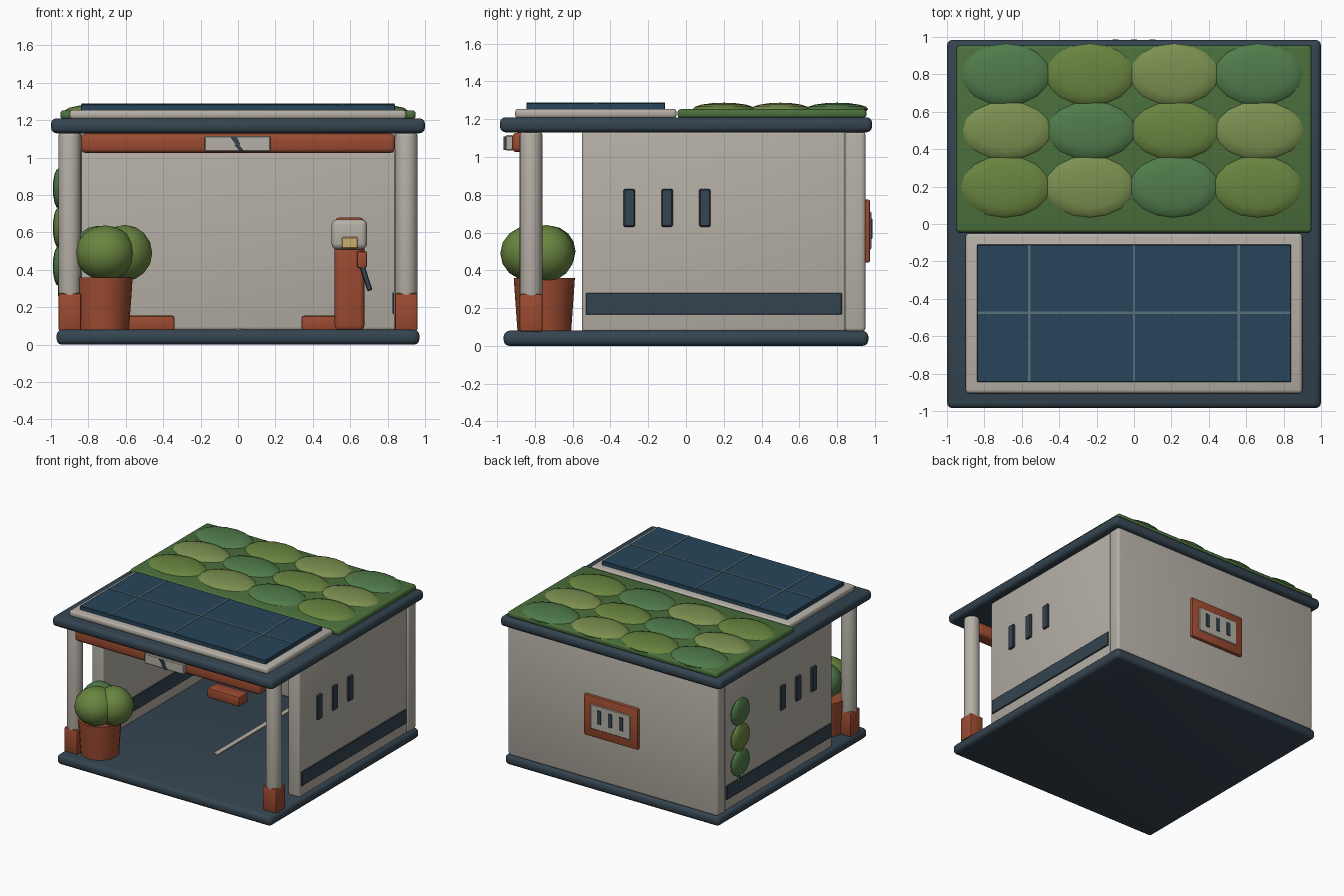
import bpy, bmesh, math
from mathutils import Matrix, Vector

if "Cube" in bpy.data.objects:
    bpy.data.objects.remove(bpy.data.objects["Cube"])


def mat(name, r, g, b):
    m = bpy.data.materials.new(name)
    m.diffuse_color = (r, g, b, 1)
    m.use_nodes = True
    m.node_tree.nodes["Principled BSDF"].inputs["Base Color"].default_value = m.diffuse_color
    return m


NAVY = mat("navy", 0.035, 0.058, 0.08)
CREAM = mat("cream", 0.46, 0.43, 0.38)
RED = mat("terracotta", 0.33, 0.07, 0.03)
SOLAR = mat("solar_blue", 0.02, 0.06, 0.10)
LINE = mat("cell_line", 0.10, 0.17, 0.20)
AMBER = mat("amber", 0.60, 0.42, 0.15)
MOSS = mat("moss", 0.07, 0.16, 0.045)
GREENS = [mat("green_dark", 0.08, 0.20, 0.07), mat("green_mid", 0.14, 0.23, 0.05),
          mat("green_light", 0.20, 0.28, 0.08)]


def finish(name, bm, material, angle=35):
    me = bpy.data.meshes.new(name)
    bmesh.ops.recalc_face_normals(bm, faces=bm.faces)
    bm.to_mesh(me)
    bm.free()
    me.shade_smooth()
    me.set_sharp_from_angle(angle=math.radians(angle))
    me.materials.append(material)
    ob = bpy.data.objects.new(name, me)
    bpy.context.collection.objects.link(ob)
    return ob


def box(name, x, y, z, material, bevel=0.0, seg=3, rot_y=0.0):
    """Box from (min, max) ranges, optionally rounded and turned about y."""
    bm = bmesh.new()
    bmesh.ops.create_cube(bm, size=1)
    size = Vector((x[1] - x[0], y[1] - y[0], z[1] - z[0]))
    bmesh.ops.scale(bm, vec=size, verts=bm.verts)
    if bevel:
        bmesh.ops.bevel(bm, geom=bm.edges[:], offset=bevel, segments=seg,
                        profile=0.5, affect='EDGES')
    ob = finish(name, bm, material)
    ob.location = (sum(x) / 2, sum(y) / 2, sum(z) / 2)
    ob.rotation_euler.y = rot_y
    return ob


def cone(name, c, z, r1, r2, material, seg=20, bevel=0.0):
    bm = bmesh.new()
    bmesh.ops.create_cone(bm, cap_ends=True, segments=seg, radius1=r1, radius2=r2,
                          depth=z[1] - z[0])
    if bevel:
        rim = [e for e in bm.edges if abs(e.verts[0].co.z - e.verts[1].co.z) < 1e-5]
        bmesh.ops.bevel(bm, geom=rim, offset=bevel, segments=3, profile=0.5, affect='EDGES')
    ob = finish(name, bm, material)
    ob.location = (c[0], c[1], sum(z) / 2)
    return ob


def blob(name, c, r, material, u=14, v=8):
    bm = bmesh.new()
    bmesh.ops.create_uvsphere(bm, u_segments=u, v_segments=v, radius=1)
    bmesh.ops.scale(bm, vec=Vector(r), verts=bm.verts)
    ob = finish(name, bm, material, 30)
    ob.location = c
    return ob


# floor slab, roof slab and back wall
box("floor_slab", (-0.97, 0.97), (-0.965, 0.965), (0, 0.08), NAVY, 0.03)
box("roof_slab", (-1, 1), (-0.985, 0.985), (1.13, 1.21), NAVY, 0.03)
box("back_wall", (-0.95, 0.95), (0.84, 0.95), (0.075, 1.135), CREAM, 0.02)

# parts repeated on both sides
for s, side in ((-1, "left"), (1, "right")):
    def span(a, b):
        return tuple(sorted((s * a, s * b)))
    box(side + "_wall", span(0.835, 0.94), (-0.55, 0.845), (0.075, 1.135), CREAM, 0.015)
    box(side + "_wall_band", span(0.825, 0.95), (-0.53, 0.825), (0.165, 0.28), NAVY, 0.004, 1)
    for i in range(3):
        y = -0.30 + 0.20 * i
        box(f"{side}_wall_slot_{i + 1}", span(0.90, 0.957), (y - 0.03, y + 0.03),
            (0.63, 0.83), NAVY, 0.006, 1)
    cone(side + "_column", (s * 0.90, -0.82), (0.075, 1.135), 0.06, 0.06, CREAM, 24, 0.02)
    box(side + "_column_foot", span(0.839, 0.961), (-0.881, -0.759), (0.075, 0.275), RED, 0.012, 2)
    box(side + "_wheel_stop", span(0.34, 0.63), (0.50, 0.62), (0.075, 0.155), RED, 0.012, 2)

# parking line
box("parking_line", (-0.02, 0.02), (-0.29, 0.70), (0.075, 0.088), CREAM)

# front beam with sign plate and zigzag mark
box("front_beam", (-0.84, 0.84), (-0.92, -0.80), (1.025, 1.128), RED, 0.025)
box("sign_plate", (-0.18, 0.175), (-0.955, -0.915), (1.033, 1.115), CREAM, 0.006, 1)
bm = bmesh.new()
bolt = [(-0.04, 1.108), (-0.008, 1.108), (0.012, 1.072), (0.004, 1.070), (0.03, 1.037),
        (0.008, 1.037), (-0.018, 1.066), (-0.010, 1.068)]
f = bm.faces.new([bm.verts.new((x, -0.967, z)) for x, z in bolt])
ext = bmesh.ops.extrude_face_region(bm, geom=[f])
bmesh.ops.translate(bm, vec=(0, 0.02, 0),
                    verts=[g for g in ext["geom"] if isinstance(g, bmesh.types.BMVert)])
finish("zigzag_mark", bm, NAVY)

# solar half of the roof
box("solar_frame", (-0.90, 0.90), (-0.905, -0.05), (1.205, 1.255), CREAM, 0.018)
box("solar_panel", (-0.84, 0.84), (-0.845, -0.11), (1.25, 1.286), SOLAR, 0.004, 1)
for i, x in enumerate((-0.56, 0, 0.56)):
    box(f"cell_line_{i + 1}", (x - 0.006, x + 0.006), (-0.843, -0.112), (1.28, 1.289), LINE)
box("cell_line_long", (-0.838, 0.838), (-0.481, -0.469), (1.28, 1.289), LINE)

# planted half of the roof
box("moss_bed", (-0.95, 0.95), (-0.045, 0.955), (1.205, 1.253), MOSS, 0.018)
for r, y in enumerate((0.80, 0.50, 0.20)):
    for i in range(4):
        x = -0.685 + 0.45 * i + (0.0, 0.005, -0.003)[r]
        blob(f"moss_mound_{r + 1}_{i + 1}", (x, y, 1.253), (0.236, 0.165 - 0.01 * (r == 1), 0.034),
             GREENS[(i - r) % 3], 16, 8)

# potted shrub
cone("plant_pot", (-0.725, -0.75), (0.075, 0.36), 0.142, 0.162, RED, 20)
blob("shrub_front", (-0.71, -0.82, 0.49), (0.163, 0.163, 0.148), GREENS[1])
blob("shrub_right", (-0.605, -0.74, 0.49), (0.15, 0.15, 0.15), GREENS[1])
blob("shrub_back", (-0.75, -0.72, 0.50), (0.135, 0.135, 0.135), GREENS[0])

# charging post
box("charger_post", (0.517, 0.675), (0.28, 0.42), (0.075, 0.68), RED, 0.025)
box("charger_head", (0.50, 0.69), (0.23, 0.39), (0.51, 0.67), CREAM, 0.03)
box("charger_light", (0.555, 0.64), (0.222, 0.26), (0.515, 0.575), AMBER, 0.005, 1)
box("charger_holster", (0.635, 0.69), (0.25, 0.33), (0.41, 0.50), RED, 0.012, 2)
box("charger_handle", (0.667, 0.695), (0.255, 0.285), (0.285, 0.445), NAVY, 0.005, 1,
    math.radians(-18))

# rear wall panel
box("rear_panel_frame", (-0.245, 0.245), (0.93, 0.975), (0.44, 0.775), RED, 0.012, 2)
box("rear_panel_plate", (-0.18, 0.18), (0.96, 0.981), (0.51, 0.71), CREAM, 0.005, 1)
for i in (-1, 0, 1):
    box(f"rear_panel_slot_{i + 2}", (i * 0.10 - 0.018, i * 0.10 + 0.018), (0.97, 0.986),
        (0.565, 0.675), NAVY, 0.003, 1)

# climbing plant on the left wall
cone("vine_stem", (-0.95, 0.67), (0.26, 0.90), 0.012, 0.012, MOSS, 8)
for i, z in enumerate((0.42, 0.625, 0.835)):
    blob(f"vine_leaf_{i + 1}", (-0.96, 0.67, z), (0.03, 0.12, 0.107), GREENS[i % 2], 12, 8)
